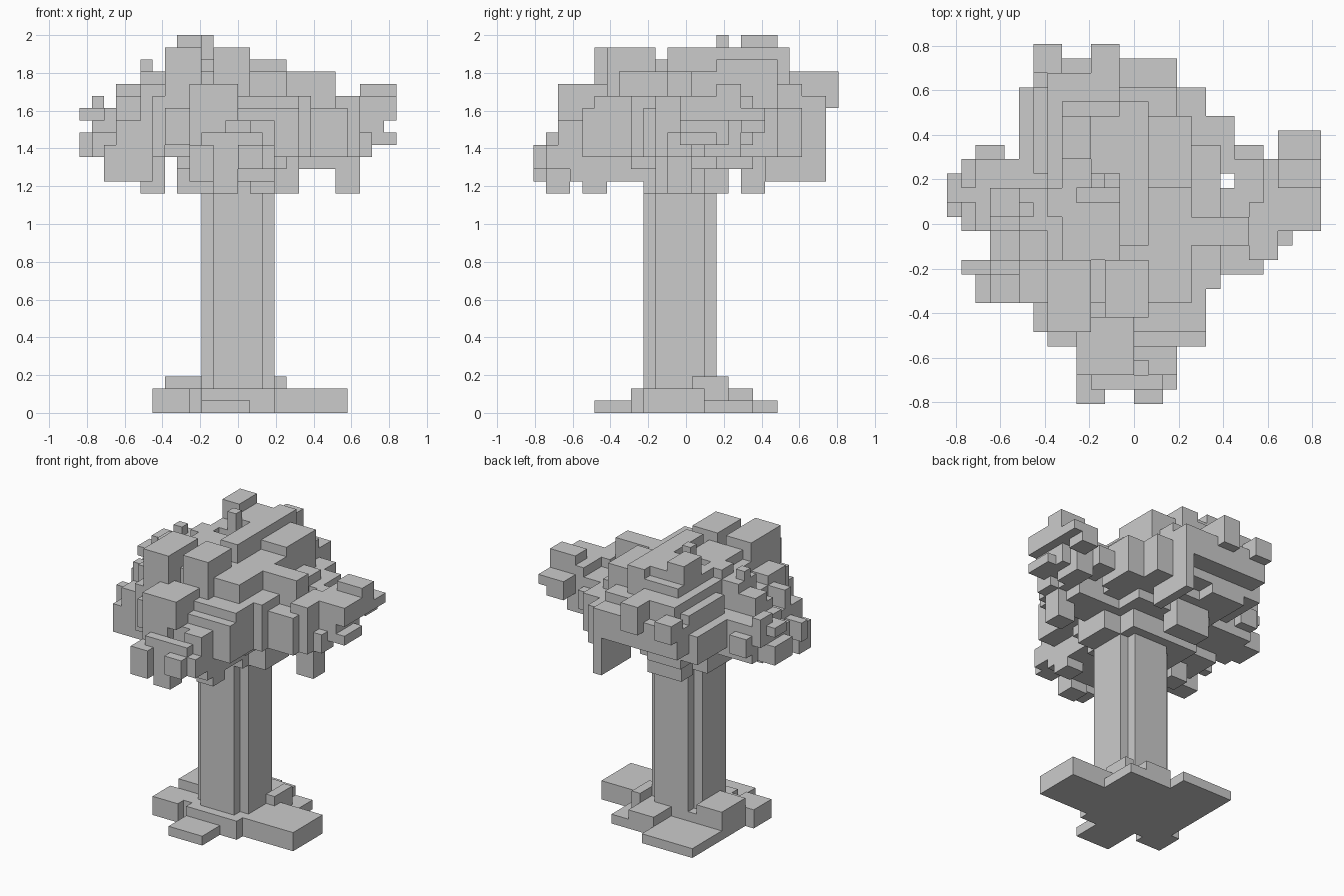
import bpy, bmesh

UNIT = 2 / 31  # edge of one cube

cube = bpy.data.objects.get("Cube")
if cube:
    bpy.data.objects.remove(cube, do_unlink=True)

grey = bpy.data.materials.new("plain grey")
grey.use_nodes = True
colour = (0.6, 0.6, 0.6, 1)
grey.diffuse_color = colour
grey.node_tree.nodes["Principled BSDF"].inputs["Base Color"].default_value = colour


def fill(cells, x, y, z):
    """Add a box of cubes, given as ranges of cube edges."""
    cells.update((i, j, k) for i in range(*x) for j in range(*y) for k in range(*z))


def carve(cells, x, y, z):
    """Take a box of cubes away."""
    box = set()
    fill(box, x, y, z)
    cells -= box


def build(name, cells):
    """Skin the outside of a set of cubes and merge its flat areas."""
    bm = bmesh.new()
    corners = {}

    def corner(point):
        key = tuple(point)
        if key not in corners:
            corners[key] = bm.verts.new((key[0] * UNIT, (key[1] - 0.5) * UNIT, key[2] * UNIT))
        return corners[key]

    for cell in sorted(cells):
        for axis in range(3):
            u, v = [0, 0, 0], [0, 0, 0]
            u[(axis + 1) % 3] = v[(axis + 2) % 3] = 1
            for side in (0, 1):
                near = list(cell)
                near[axis] += 1 if side else -1
                if tuple(near) in cells:
                    continue
                base = list(cell)
                base[axis] += side
                loop = [base,
                        [b + a for b, a in zip(base, u)],
                        [b + a + c for b, a, c in zip(base, u, v)],
                        [b + c for b, c in zip(base, v)]]
                if not side:
                    loop.reverse()
                bm.faces.new([corner(p) for p in loop])
    bmesh.ops.dissolve_limit(bm, angle_limit=0.01, verts=bm.verts[:], edges=bm.edges[:])
    mesh = bpy.data.meshes.new(name)
    bm.to_mesh(mesh)
    bm.free()
    mesh.materials.append(grey)
    obj = bpy.data.objects.new(name, mesh)
    bpy.context.collection.objects.link(obj)


# Trunk: a square post with notched corners
trunk = set()
fill(trunk, x=(-3, 3), y=(-2, 2), z=(0, 20))
fill(trunk, x=(-2, 2), y=(-3, 3), z=(0, 20))

# Roots: low slabs spreading from the trunk
fill(trunk, x=(3, 9), y=(-3, 2), z=(0, 2))
fill(trunk, x=(-3, 3), y=(-4, 3), z=(0, 2))
fill(trunk, x=(-3, 1), y=(-7, -4), z=(0, 1))
fill(trunk, x=(-7, -4), y=(-4, -1), z=(0, 2))
fill(trunk, x=(-4, -3), y=(-3, 3), z=(0, 2))
fill(trunk, x=(-6, -3), y=(-1, 3), z=(0, 3))
fill(trunk, x=(3, 4), y=(1, 4), z=(0, 3))
fill(trunk, x=(0, 3), y=(3, 6), z=(0, 2))
fill(trunk, x=(0, 5), y=(2, 6), z=(0, 1))
fill(trunk, x=(-6, 0), y=(3, 8), z=(0, 1))
build("trunk_and_roots", trunk)

leaves = set()

# Crown core and underside
fill(leaves, x=(-6, 4), y=(-5, 8), z=(21, 28))
fill(leaves, x=(-5, 4), y=(-4, 6), z=(20, 21))
fill(leaves, x=(-3, 3), y=(-9, 2), z=(19, 21))
fill(leaves, x=(-5, 3), y=(-3, 4), z=(18, 20))
fill(leaves, x=(3, 5), y=(-2, 2), z=(18, 21))
fill(leaves, x=(-7, 5), y=(-7, 2), z=(21, 26))

# Crown top
fill(leaves, x=(-5, -1), y=(3, 9), z=(27, 29))
fill(leaves, x=(-6, -4), y=(1, 3), z=(27, 29))
fill(leaves, x=(-1, 1), y=(-1, 9), z=(27, 30))
fill(leaves, x=(-3, -1), y=(4, 8), z=(28, 30))
fill(leaves, x=(-5, -3), y=(5, 8), z=(28, 31))
fill(leaves, x=(-3, -2), y=(3, 4), z=(28, 31))
fill(leaves, x=(1, 4), y=(3, 8), z=(27, 29))
fill(leaves, x=(-5, -1), y=(-2, 2), z=(27, 29))
fill(leaves, x=(-8, -7), y=(1, 2), z=(26, 29))
fill(leaves, x=(-6, -3), y=(-7, -2), z=(25, 30))
fill(leaves, x=(-2, 1), y=(-6, -2), z=(25, 30))
fill(leaves, x=(1, 3), y=(-4, -2), z=(26, 28))

# Front lobe
fill(leaves, x=(-6, 5), y=(-8, -4), z=(21, 25))
fill(leaves, x=(-4, 0), y=(-10, -6), z=(24, 27))
fill(leaves, x=(-4, 3), y=(-10, -7), z=(20, 24))
fill(leaves, x=(-3, 2), y=(-11, -9), z=(20, 23))
fill(leaves, x=(-4, -2), y=(-12, -10), z=(19, 22))
fill(leaves, x=(0, 2), y=(-12, -10), z=(20, 22))
fill(leaves, x=(-2, 0), y=(-11, -9), z=(18, 21))
fill(leaves, x=(1, 3), y=(-8, -6), z=(18, 21))
fill(leaves, x=(2, 3), y=(-11, -9), z=(20, 22))
carve(leaves, x=(-1, 1), y=(-10, -9), z=(22, 24))
carve(leaves, x=(-6, -4), y=(-8, -5), z=(20, 22))

# Lobe on the model's left
fill(leaves, x=(3, 9), y=(-1, 3), z=(20, 25))
fill(leaves, x=(3, 8), y=(-1, 1), z=(25, 28))
fill(leaves, x=(4, 6), y=(-4, 6), z=(21, 26))
fill(leaves, x=(5, 9), y=(-3, -1), z=(21, 25))
fill(leaves, x=(8, 10), y=(-2, 2), z=(21, 26))
fill(leaves, x=(10, 11), y=(-1, 1), z=(21, 23))
fill(leaves, x=(10, 13), y=(0, 3), z=(22, 23))
fill(leaves, x=(9, 12), y=(0, 4), z=(22, 26))
fill(leaves, x=(9, 11), y=(2, 5), z=(21, 26))
fill(leaves, x=(10, 13), y=(3, 5), z=(24, 27))
fill(leaves, x=(10, 13), y=(5, 7), z=(23, 25))
carve(leaves, x=(12, 13), y=(5, 7), z=(23, 24))
fill(leaves, x=(11, 13), y=(0, 3), z=(24, 26))
fill(leaves, x=(7, 10), y=(3, 5), z=(22, 25))
fill(leaves, x=(7, 9), y=(5, 6), z=(22, 24))
fill(leaves, x=(5, 7), y=(4, 8), z=(21, 25))
fill(leaves, x=(8, 10), y=(-1, 1), z=(18, 21))

# Lobe on the model's right
fill(leaves, x=(-11, -6), y=(0, 5), z=(21, 25))
fill(leaves, x=(-10, -6), y=(-3, 1), z=(20, 26))
fill(leaves, x=(-11, -7), y=(-5, -3), z=(19, 22))
fill(leaves, x=(-10, -7), y=(-5, -3), z=(22, 24))
fill(leaves, x=(-8, -6), y=(-5, -2), z=(22, 27))
fill(leaves, x=(-12, -9), y=(-3, -2), z=(21, 23))
fill(leaves, x=(-12, -10), y=(0, 4), z=(21, 24))
fill(leaves, x=(-13, -11), y=(1, 4), z=(21, 23))
fill(leaves, x=(-13, -11), y=(2, 4), z=(24, 25))
fill(leaves, x=(-12, -11), y=(3, 5), z=(23, 26))
fill(leaves, x=(-11, -9), y=(4, 6), z=(22, 24))
fill(leaves, x=(-10, -8), y=(1, 3), z=(24, 27))
fill(leaves, x=(-8, -6), y=(0, 3), z=(24, 28))
fill(leaves, x=(-8, -6), y=(-3, -1), z=(18, 20))
carve(leaves, x=(-10, -8), y=(-2, 0), z=(24, 26))

# Back lobe, with a thin hanging wall
fill(leaves, x=(-7, 3), y=(4, 10), z=(22, 27))
fill(leaves, x=(-8, -6), y=(4, 10), z=(22, 25))
fill(leaves, x=(-7, 3), y=(8, 12), z=(23, 26))
fill(leaves, x=(-6, -1), y=(8, 11), z=(25, 28))
fill(leaves, x=(2, 3), y=(7, 12), z=(19, 23))
fill(leaves, x=(-6, -2), y=(5, 10), z=(21, 23))
fill(leaves, x=(-7, -5), y=(11, 13), z=(25, 27))
fill(leaves, x=(-3, -1), y=(10, 13), z=(25, 28))
fill(leaves, x=(2, 5), y=(6, 10), z=(21, 25))
fill(leaves, x=(-4, 0), y=(5, 7), z=(18, 22))

build("leaf_crown", leaves)
